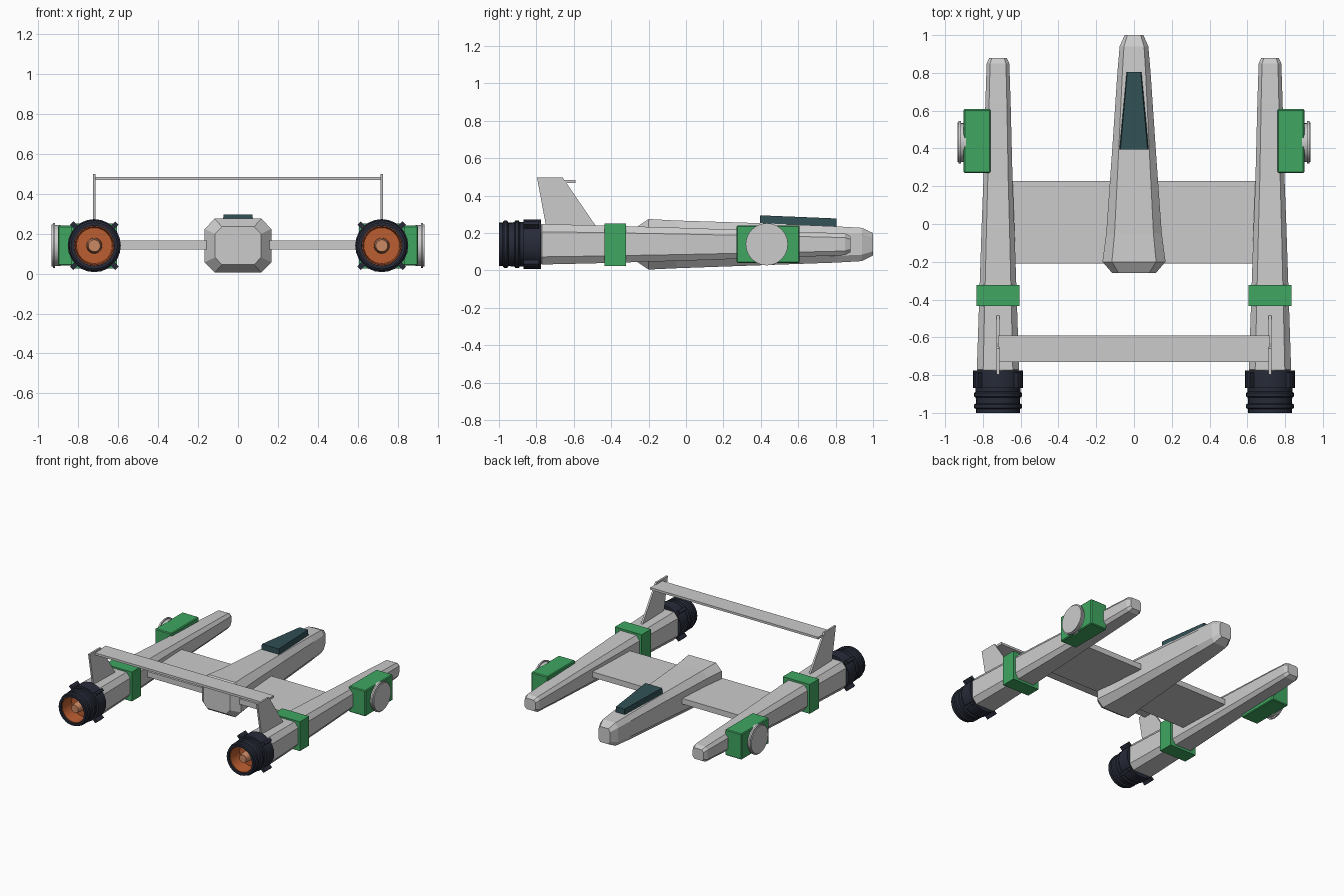
import bpy, bmesh
from math import sin, cos, pi, radians
from mathutils import Matrix, Vector

if "Cube" in bpy.data.objects:
    bpy.data.objects.remove(bpy.data.objects["Cube"])


def material(name, rgb):
    m = bpy.data.materials.new(name)
    m.diffuse_color = (*rgb, 1)
    m.use_nodes = True
    m.node_tree.nodes["Principled BSDF"].inputs["Base Color"].default_value = m.diffuse_color
    return m


GREEN = material("green", (0.05, 0.38, 0.12))
DARK = material("dark", (0.02, 0.024, 0.04))
TEAL = material("teal", (0.03, 0.08, 0.09))
ORANGE = material("orange", (0.5, 0.11, 0.03))
PALE = material("pale_orange", (0.6, 0.25, 0.13))


def finish(name, bm, mat=None):
    bmesh.ops.recalc_face_normals(bm, faces=bm.faces)
    me = bpy.data.meshes.new(name)
    bm.to_mesh(me)
    bm.free()
    ob = bpy.data.objects.new(name, me)
    bpy.context.collection.objects.link(ob)
    if mat:
        me.materials.append(mat)
    return ob


def loft(name, rings, mat=None, closed=False):
    bm = bmesh.new()
    loops = [[bm.verts.new(p) for p in r] for r in rings]
    n = len(loops[0])
    pairs = list(zip(loops, loops[1:]))
    if closed:
        pairs.append((loops[-1], loops[0]))
    for a, b in pairs:
        for i in range(n):
            j = (i + 1) % n
            bm.faces.new((a[i], a[j], b[j], b[i]))
    if not closed:
        bm.faces.new(loops[0])
        bm.faces.new(loops[-1])
    return finish(name, bm, mat)


def hull(name, sections, cx=0, cf=0.7, cz=0.62):
    # sections: y, half width, z low, z high -> chamfered eight-sided rings
    rings = []
    for y, w, lo, hi in sections:
        m, h = (lo + hi) / 2, (hi - lo) / 2
        oct_ = [(1, cz), (cf, 1), (-cf, 1), (-1, cz), (-1, -cz), (-cf, -1), (cf, -1), (1, -cz)]
        rings.append([(cx + w * a, y, m + h * b) for a, b in oct_])
    return loft(name, rings)


def box(name, x, y, z, mat=None, bevel=0):
    bm = bmesh.new()
    bmesh.ops.create_cube(bm, size=1)
    for v in bm.verts:
        v.co = Vector(lo + (c + 0.5) * (hi - lo) for c, (lo, hi) in zip(v.co, (x, y, z)))
    if bevel:
        bmesh.ops.bevel(bm, geom=bm.edges[:], offset=bevel, segments=1, affect='EDGES')
    return finish(name, bm, mat)


def lathe(name, profile, centre, axis='Y', mat=None, closed=False, n=24):
    # profile: position along the axis, radius
    rings = []
    for t, r in profile:
        ring = []
        for i in range(n):
            u, v = r * cos(2 * pi * i / n), r * sin(2 * pi * i / n)
            off = Vector((u, t, v)) if axis == 'Y' else Vector((t, u, v))
            ring.append(Vector(centre) + off)
        rings.append(ring)
    ob = loft(name, rings, mat, closed)
    ob.data.shade_smooth()
    ob.data.set_sharp_from_angle(angle=radians(32))
    return ob


# central fuselage
hull("fuselage", [(-0.26, 0.115, 0.045, 0.235), (-0.2, 0.167, 0.005, 0.275),
                  (-0.05, 0.147, 0.012, 0.267), (0.4, 0.115, 0.028, 0.253),
                  (0.8, 0.088, 0.042, 0.236), (0.94, 0.076, 0.05, 0.228),
                  (1.0, 0.05, 0.08, 0.2)])

# canopy
loft("canopy", [[(s * w, y, z) for s, w, z in ((-1, w, lo), (1, w, lo), (1, w * .9, hi), (-1, w * .9, hi))]
                for y, w, lo, hi in ((0.395, 0.08, 0.235, 0.295), (0.805, 0.04, 0.225, 0.278))], TEAL)

# main wing and rear spoiler
box("main_wing", (-0.66, 0.66), (-0.21, 0.228), (0.122, 0.165))
box("rear_spoiler", (-0.72, 0.72), (-0.73, -0.59), (0.468, 0.485))

Z = 0.14
for s, side in ((-1, "left"), (1, "right")):
    cx = 0.72 * s
    span = lambda a, b: tuple(sorted((a * s, b * s)))
    # side pod
    hull(side + "_pod", [(y, w, Z - h, Z + h) for y, w, h in
                         ((-0.79, 0.098, 0.095), (-0.77, 0.112, 0.108), (-0.5, 0.103, 0.102),
                          (-0.02, 0.087, 0.088), (0.24, 0.077, 0.079), (0.64, 0.067, 0.066),
                          (0.85, 0.06, 0.058), (0.88, 0.046, 0.042))], cx)
    # clamp band
    box(side + "_clamp", span(0.605, 0.835), (-0.435, -0.322), (0.025, 0.252), GREEN)
    # tail fin
    fin = [(-0.797, 0.498), (-0.66, 0.498), (-0.47, 0.22), (-0.745, 0.22)]
    loft(side + "_fin", [[(cx + d, y, z) for y, z in fin] for d in (-0.007, 0.007)])
    # outboard box with round cover
    box(side + "_equipment_box", span(0.76, 0.902), (0.27, 0.608), (0.04, 0.24), GREEN, 0.006)
    lathe(side + "_round_cover", [(s * t, r) for t, r in
                                  ((0.89, 0.103), (0.917, 0.103), (0.917, 0.113), (0.928, 0.113),
                                   (0.928, 0.105), (0.935, 0.105))], (0, 0.432, Z), 'X')
    # engine nozzle shell, ribbed and open at the back
    lathe(side + "_engine", [(-0.775, 0.06), (-0.775, 0.133), (-0.868, 0.133), (-0.868, 0.118),
                             (-0.888, 0.118), (-0.895, 0.128), (-0.912, 0.128), (-0.918, 0.118),
                             (-0.95, 0.117), (-0.956, 0.126), (-0.974, 0.126), (-0.98, 0.117),
                             (-1.0, 0.117), (-1.0, 0.1), (-0.86, 0.1), (-0.86, 0.06)],
          (cx, 0, Z), mat=DARK, closed=True)
    # glowing liner and centre cone
    lathe(side + "_liner", [(-0.985, 0.101), (-0.985, 0.096), (-0.88, 0.09), (-0.88, 0.02),
                            (-0.865, 0.02), (-0.865, 0.101)], (cx, 0, Z), mat=ORANGE, closed=True)
    lathe(side + "_cone", [(-0.86, 0.04), (-0.93, 0.037), (-0.97, 0.03)], (cx, 0, Z), mat=PALE)
    # engine cooling tabs
    for k in range(4):
        tab = box(f"{side}_engine_tab_{k + 1}", (0.12, 0.16), (-0.868, -0.785), (-0.012, 0.012), DARK)
        tab.data.transform(Matrix.Translation((cx, 0, Z)) @ Matrix.Rotation(pi / 4 + k * pi / 2, 4, 'Y'))
